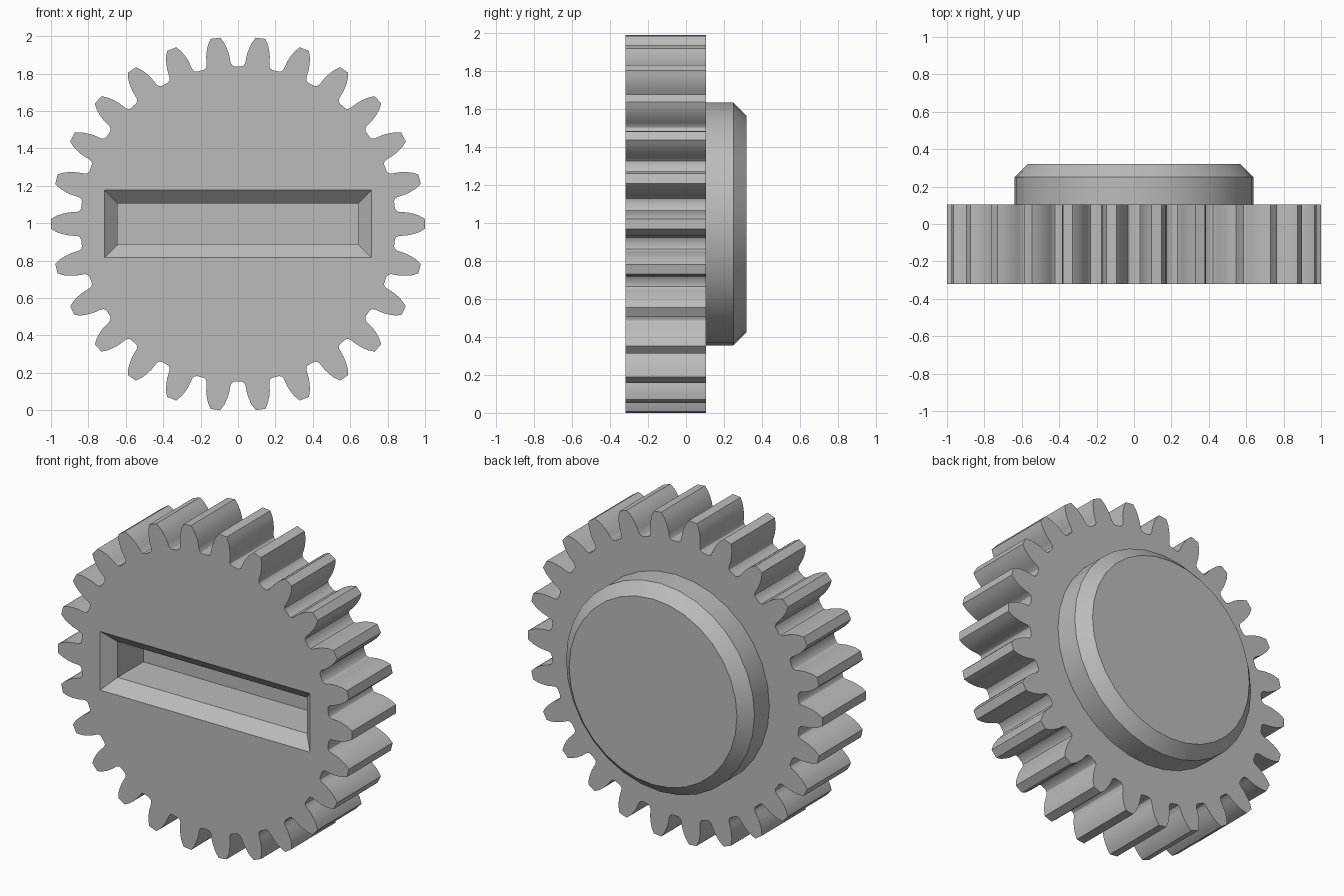
import bpy
import bmesh
import math

if "Cube" in bpy.data.objects:
    bpy.data.objects.remove(bpy.data.objects["Cube"], do_unlink=True)

TEETH = 26
CENTRE_Z = 0.996
FRONT, BACK = -0.32, 0.105

grey = bpy.data.materials.new("plain grey")
grey.use_nodes = True
colour = (0.5, 0.5, 0.5, 1)
grey.diffuse_color = colour
grey.node_tree.nodes["Principled BSDF"].inputs["Base Color"].default_value = colour


def ring(bm, points, y):
    """Closed loop of vertices at depth y."""
    return [bm.verts.new((x, y, z + CENTRE_Z)) for x, z in points]


def bridge(bm, a, b):
    """Quad strip between two loops."""
    n = len(a)
    for i in range(n):
        j = (i + 1) % n
        bm.faces.new((a[i], a[j], b[j], b[i]))


def finish(bm, name, angle):
    bmesh.ops.recalc_face_normals(bm, faces=bm.faces)
    mesh = bpy.data.meshes.new(name)
    bm.to_mesh(mesh)
    bm.free()
    mesh.materials.append(grey)
    obj = bpy.data.objects.new(name, mesh)
    bpy.context.collection.objects.link(obj)
    bpy.ops.object.select_all(action="DESELECT")
    obj.select_set(True)
    bpy.context.view_layer.objects.active = obj
    bpy.ops.object.shade_smooth_by_angle(angle=math.radians(angle))
    return obj


def polar(radius, degrees):
    a = math.radians(degrees)
    return radius * math.cos(a), radius * math.sin(a)


def rectangle(w, h):
    return [(-w, -h), (w, -h), (w, h), (-w, h)]


# Tooth flank from tip to root: radius, half angle in degrees
flank = [(1.0, 1.5), (0.97, 2.6), (0.94, 3.3), (0.91, 3.85),
         (0.88, 4.15), (0.862, 4.3), (0.849, 4.8), (0.843, 5.6)]
outline = []
for t in range(TEETH):
    mid = t * 360 / TEETH
    outline += [polar(r, mid - a) for r, a in reversed(flank)]
    outline += [polar(r, mid + a) for r, a in flank]

# Toothed wheel with a chamfered slot sunk into the front
bm = bmesh.new()
front = ring(bm, outline, FRONT)
back = ring(bm, outline, BACK)
bridge(bm, front, back)
bm.faces.new(back)
mouth = ring(bm, rectangle(0.713, 0.18), FRONT)
lip = ring(bm, rectangle(0.643, 0.11), FRONT + 0.07)
floor = ring(bm, rectangle(0.643, 0.11), 0.0)
bridge(bm, mouth, lip)
bridge(bm, lip, floor)
bm.faces.new(floor)
rim = [e for e in bm.edges if len(e.link_faces) == 1]
bmesh.ops.triangle_fill(bm, edges=rim, use_beauty=True)
finish(bm, "gear_wheel", 30)

# Round hub with a chamfered edge on the back
SIDES = 32
bm = bmesh.new()
loops = []
for radius, y in ((0.64, BACK - 0.02), (0.64, 0.25), (0.57, 0.32)):
    loops.append(ring(bm, [polar(radius, i * 360 / SIDES) for i in range(SIDES)], y))
for a, b in zip(loops, loops[1:]):
    bridge(bm, a, b)
bm.faces.new(loops[0])
bm.faces.new(loops[-1])
finish(bm, "rear_hub", 30)
